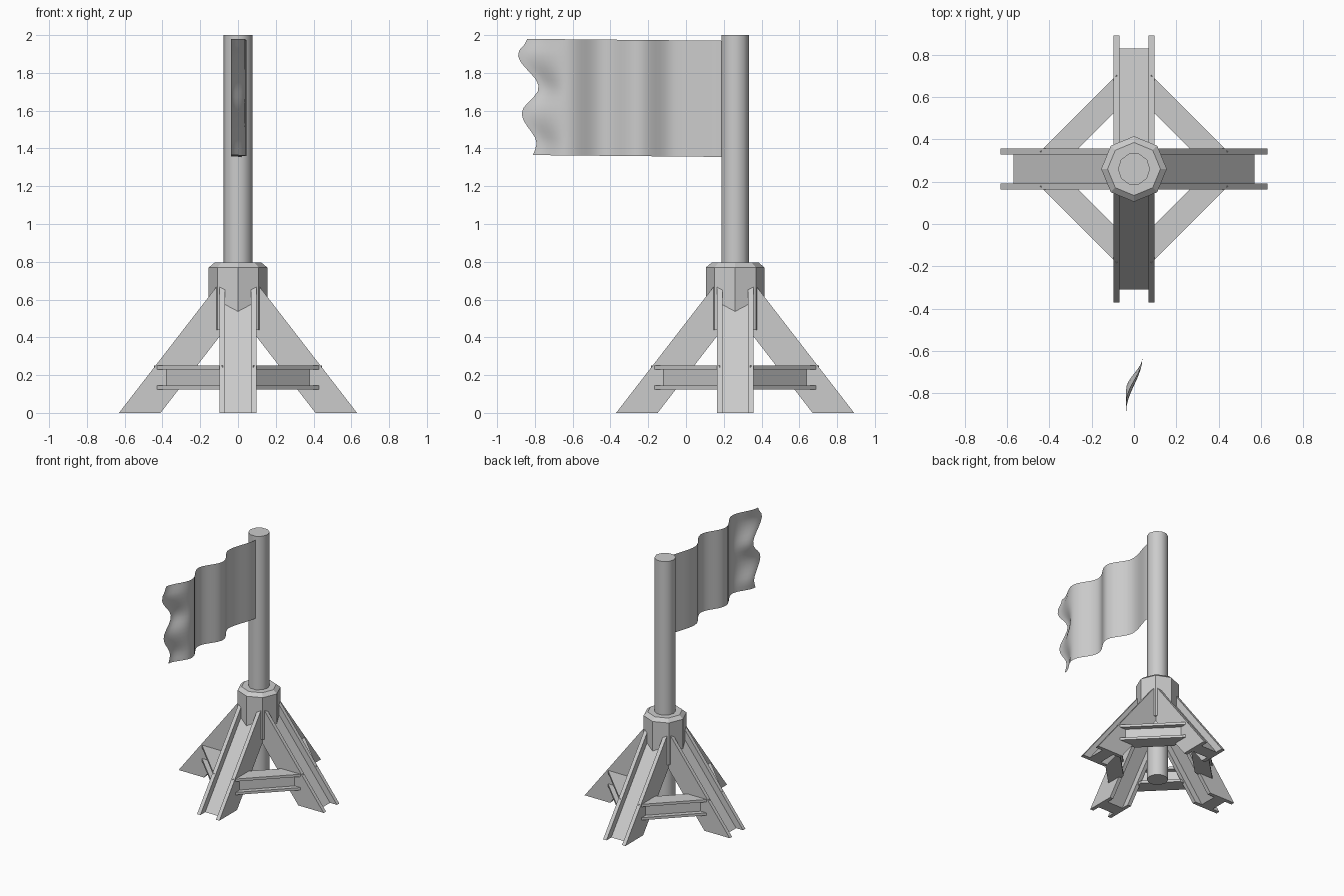
import bpy, bmesh, math
from mathutils import Vector, Matrix

if "Cube" in bpy.data.objects:
    bpy.data.objects.remove(bpy.data.objects["Cube"])

CY = 0.26      # y of the pole axis
SLOPE = 1.294  # rise of the legs per unit run


def make(name, bm, smooth=None):
    bmesh.ops.recalc_face_normals(bm, faces=bm.faces)
    me = bpy.data.meshes.new(name)
    bm.to_mesh(me)
    bm.free()
    if smooth:
        me.shade_smooth()
        me.set_sharp_from_angle(angle=math.radians(smooth))
    ob = bpy.data.objects.new(name, me)
    bpy.context.collection.objects.link(ob)
    return ob


def loft(bm, rings):
    """Closed solid through rings of equal vertex count."""
    vs = [[bm.verts.new(p) for p in r] for r in rings]
    n = len(vs[0])
    for a, b in zip(vs, vs[1:]):
        for i in range(n):
            j = (i + 1) % n
            bm.faces.new((a[i], a[j], b[j], b[i]))
    bm.faces.new(vs[0][::-1])
    bm.faces.new(vs[-1])


def circle(r, z, n):
    return [(r * math.cos(2 * math.pi * i / n),
             CY + r * math.sin(2 * math.pi * i / n), z) for i in range(n)]


def wave(keys, t):
    """Cosine interpolation through (t, value) keys in rising t."""
    for (a, va), (b, vb) in zip(keys, keys[1:]):
        if t <= b:
            u = (t - a) / (b - a)
            return va + (vb - va) * (1 - math.cos(math.pi * u)) / 2
    return keys[-1][1]


# pole
bm = bmesh.new()
loft(bm, [circle(0.076, 0, 10), circle(0.076, 2, 10)])
make("pole", bm, 50)

# octagonal collar with chamfered top
bm = bmesh.new()
loft(bm, [circle(0.155, 0.44, 8), circle(0.155, 0.77, 8), circle(0.125, 0.795, 8)])
make("collar", bm)

# four legs and four braces, each an H-beam, repeated around the pole
names = ["right", "back", "left", "front"]
for k, side in enumerate(names):
    turn = Matrix.Translation((0, CY, 0)) @ Matrix.Rotation(k * math.pi / 2, 4, 'Z')

    # leg: two flanges and a recessed web
    bm = bmesh.new()
    for w0, w1, r_out, r_in in [(-0.097, -0.068, 0.63, 0.41),
                                (0.068, 0.097, 0.63, 0.41),
                                (-0.068, 0.068, 0.57, 0.47)]:
        prof = [(r_out, 0), (r_in, 0), (0.05, (r_in - 0.05) * SLOPE),
                (0.05, (r_out - 0.05) * SLOPE)]
        loft(bm, [[turn @ Vector((r, w, z)) for r, z in prof] for w in (w0, w1)])
    make(side + "_leg", bm)

    # brace: mitred between this leg and the next
    bm = bmesh.new()
    e = 0.08
    for z0, z1, s_out, s_in in [(0.125, 0.145, 0.525, 0.36),
                                (0.23, 0.25, 0.525, 0.36),
                                (0.145, 0.23, 0.475, 0.41)]:
        plan = [(e, s_out - e), (s_out - e, e), (s_in - e, e), (e, s_in - e)]
        loft(bm, [[turn @ Vector((x, y, z)) for x, y in plan] for z in (z0, z1)])
    make(side + "_brace", bm)

# flag: rippled sheet with a wavy free edge
ripple = [(0, 0.02), (0.26, -0.037), (0.45, 0.045), (0.64, -0.036),
          (0.83, 0.04), (1.04, -0.037)]
free_edge = [(0, -0.81), (0.09, -0.79), (0.36, -0.87), (0.58, -0.78),
             (0.87, -0.89), (1, -0.84)]
NU, NV, L = 40, 20, 1.04
bm = bmesh.new()
grid = []
for j in range(NV + 1):
    v = j / NV
    end = wave(free_edge, v)
    row = []
    for i in range(NU + 1):
        t = L * i / NU
        if t <= 0.83:
            y = 0.2 - t
        else:
            y = -0.63 + (end + 0.63) * (t - 0.83) / (L - 0.83)
        z = 1.355 + 0.615 * v + 0.01 * t / L
        row.append(bm.verts.new((wave(ripple, t), y, z)))
    grid.append(row)
for a, b in zip(grid, grid[1:]):
    for i in range(NU):
        bm.faces.new((a[i], a[i + 1], b[i + 1], b[i]))
make("flag", bm, 60)
